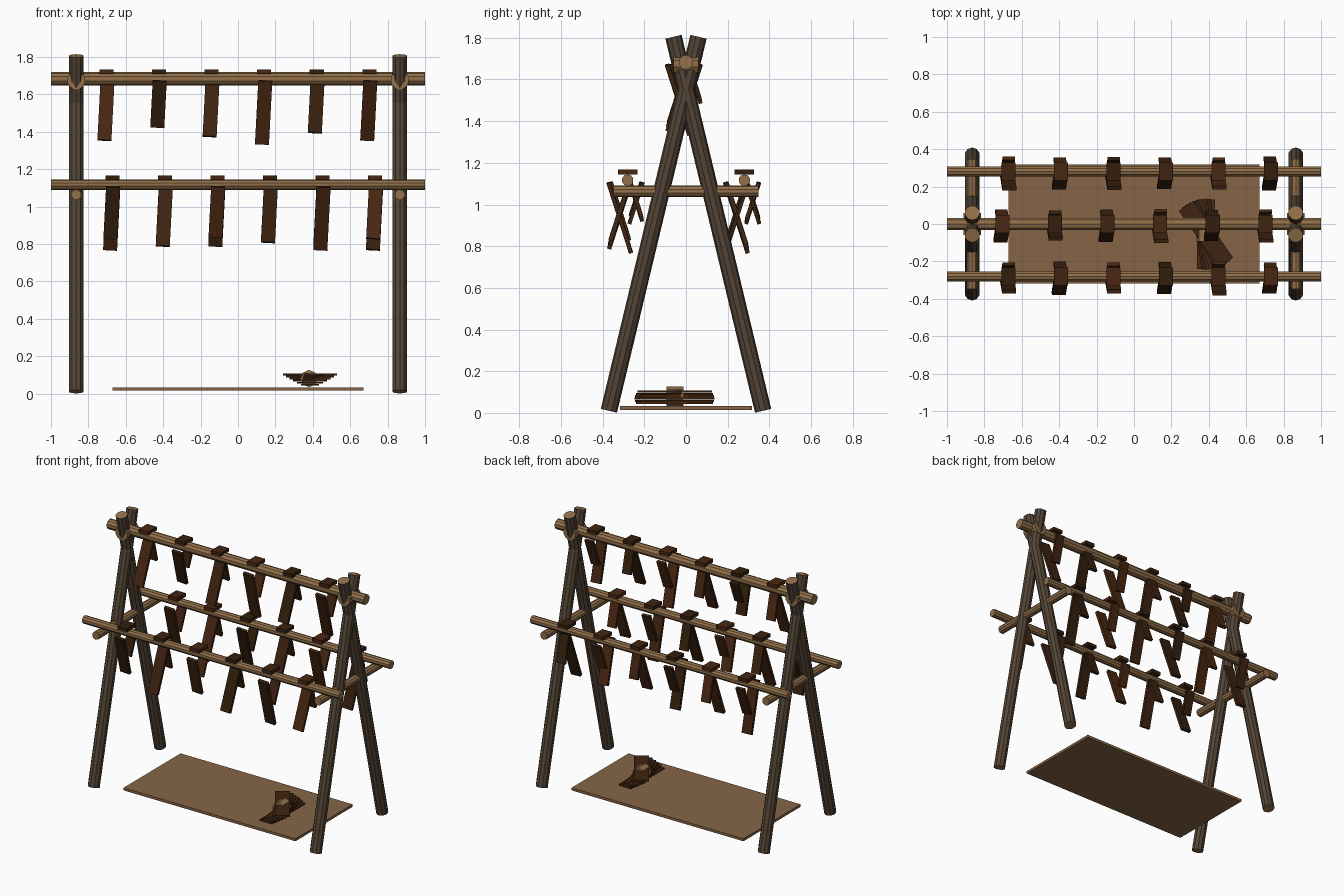
import bpy, bmesh, math
from mathutils import Vector, Matrix

if "Cube" in bpy.data.objects:
    bpy.data.objects.remove(bpy.data.objects["Cube"])


def mat(name, r, g, b):
    m = bpy.data.materials.new(name)
    lin = [((c / 255 + 0.055) / 1.055) ** 2.4 for c in (r, g, b)]
    m.diffuse_color = (*lin, 1)
    m.use_nodes = True
    m.node_tree.nodes["Principled BSDF"].inputs["Base Color"].default_value = m.diffuse_color
    return m


BARK = mat("dark bark", 84, 69, 54)
WOOD = mat("peeled wood", 146, 112, 74)
GROUND_MAT = mat("tan mat", 134, 101, 70)
HIDES = [mat("red brown meat", 72, 39, 18), mat("dark brown meat", 52, 31, 13),
         mat("mid brown meat", 63, 35, 17)]


def finish(bm, name, mats):
    me = bpy.data.meshes.new(name)
    bm.to_mesh(me)
    bm.free()
    for m in mats:
        me.materials.append(m)
    ob = bpy.data.objects.new(name, me)
    bpy.context.collection.objects.link(ob)
    return ob


def log(name, a, b, r, side, end=None, sides=10):
    """Cylinder from a to b, with cut ends in their own colour."""
    a, b = Vector(a), Vector(b)
    d = b - a
    bm = bmesh.new()
    bmesh.ops.create_cone(bm, cap_ends=True, segments=sides, radius1=r, radius2=r, depth=d.length)
    for f in bm.faces:
        f.material_index = 1 if end and len(f.verts) > 4 else 0
    bm.transform(Matrix.Translation((a + b) / 2) @ d.to_track_quat('Z', 'Y').to_matrix().to_4x4())
    return finish(bm, name, [side, end] if end else [side])


def box(name, loc, size, m, rot=(0, 0, 0)):
    bm = bmesh.new()
    bmesh.ops.create_cube(bm, size=1)
    R = Matrix.Rotation(rot[2], 4, 'Z') @ Matrix.Rotation(rot[1], 4, 'Y') @ Matrix.Rotation(rot[0], 4, 'X')
    bm.transform(Matrix.Translation(loc) @ R @ Matrix.Diagonal((*size, 1)))
    return finish(bm, name, [m])


# A-frame ends: crossed legs, cross bar and ridge joint
for sx in (-1, 1):
    x = 0.865 * sx
    for sy in (-1, 1):
        log("leg", (x, 0.37 * sy, 0.01), (x, -0.06 * sy, 1.805), 0.04, BARK, WOOD)
    log("cross_bar", (x, -0.348, 1.063), (x, 0.348, 1.063), 0.028, WOOD)
    log("ridge_joint", (x, -0.06, 1.675), (x, 0.06, 1.675), 0.05, WOOD)

# Horizontal poles
RIDGE, LOW = 1.683, 1.117
log("ridge_pole", (-1, 0, RIDGE), (1, 0, RIDGE), 0.035, WOOD)
for sy in (-1, 1):
    log("side_pole", (-1, 0.28 * sy, LOW), (1, 0.28 * sy, LOW), 0.028, WOOD)


# Strips: a plate over the pole, a long front flap and a short back flap
def strip(x, y, z, drop, sign, m):
    t = 0.31
    box("strip_fold", (x, y, z + 0.038), (0.075, 0.095, 0.024), m)
    box("strip_front", (x - 0.003, y - 0.038, z - 0.005 - drop / 2),
        (0.075, 0.02, drop / math.cos(t) - 0.012), m, (t * sign, math.radians(3), 0))
    back = 0.6 * drop
    box("strip_back", (x - 0.002, y + 0.04, z - 0.005 - back / 2),
        (0.066, 0.018, back / math.cos(t) - 0.012), m, (-t * sign, math.radians(3), 0))


rows = [(0, RIDGE, -0.703, [.33, .26, .31, .35, .29, .33], -1),
        (-0.28, LOW, -0.672, [.29, .33, .28, .31, .35, .29], 1),
        (0.28, LOW, -0.672, [.35, .31, .33, .29, .31, .35], 1)]
for k, (y, z, x0, drops, s0) in enumerate(rows):
    for i, drop in enumerate(drops):
        strip(x0 + 0.281 * i, y, z, drop, s0 * (-1) ** i, HIDES[(i + k) % 3])

# Mat on the ground
box("ground_mat", (0, 0, 0.024), (1.34, 0.635, 0.018), GROUND_MAT)

# Fanned bundle of strips with a binding
for i in range(6):
    box("bundle_strip", (0.385, -0.055, 0.047 + 0.011 * i), (0.095, 0.37, 0.01),
        HIDES[i % 3], (0, 0, math.radians(7 * i)))
log("bundle_binding", (0.38, -0.093, 0.08), (0.38, -0.013, 0.08), 0.046, WOOD, sides=8)
